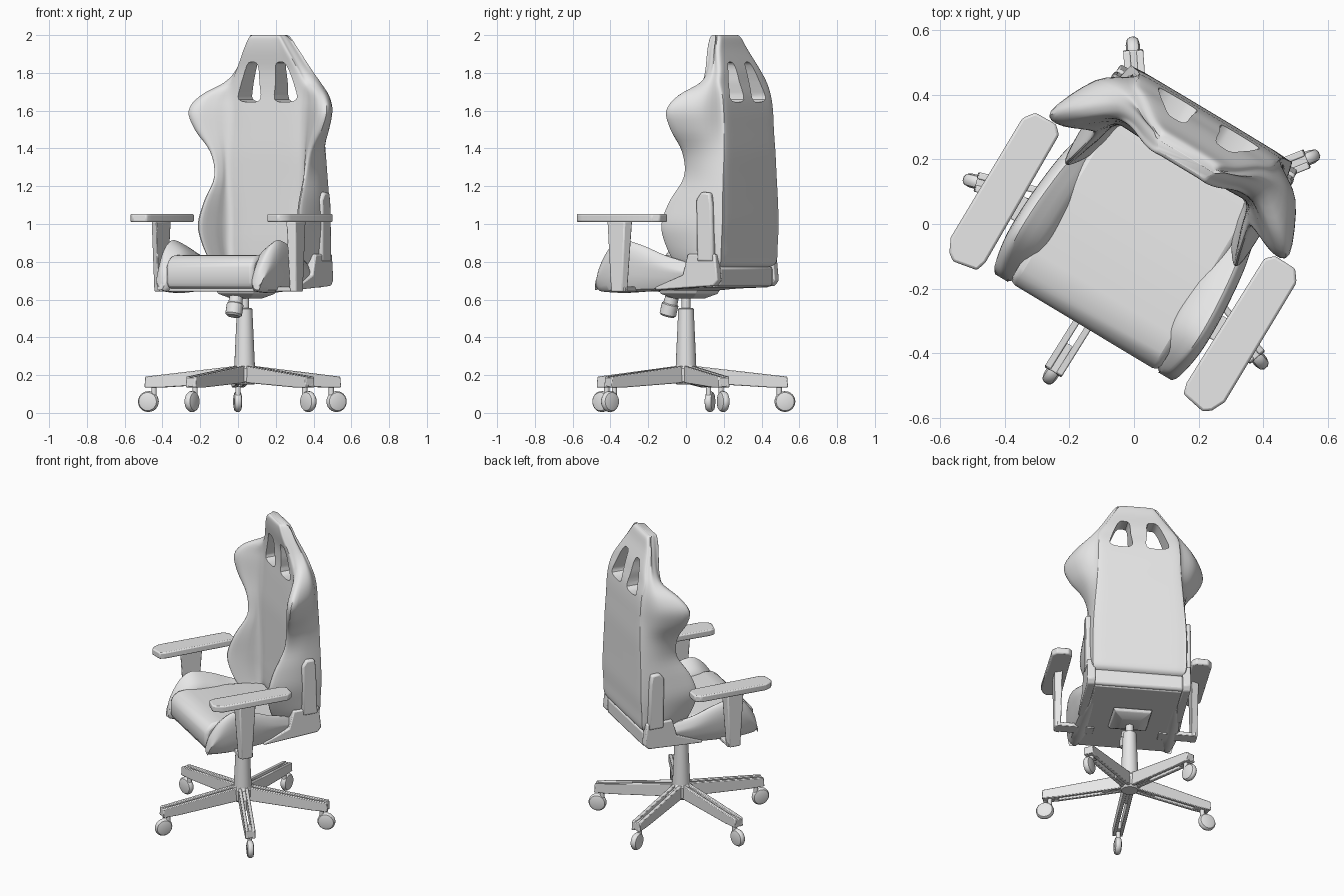
import bpy, bmesh, math
from mathutils import Matrix, Vector

default = bpy.data.objects.get("Cube")
if default:
    bpy.data.objects.remove(default)

grey = bpy.data.materials.new("light grey")
grey.use_nodes = True
grey.diffuse_color = (0.8, 0.8, 0.8, 1)
grey.node_tree.nodes["Principled BSDF"].inputs["Base Color"].default_value = (0.8, 0.8, 0.8, 1)

BASE = Matrix.Translation((0.035, 0, 0))
SEAT = BASE @ Matrix.Rotation(math.radians(-31), 4, "Z")   # swivelled upper half
SIDES = (("left", 1), ("right", -1))


def finish(name, bm, frame, bevel=0):
    bmesh.ops.recalc_face_normals(bm, faces=bm.faces)
    mesh = bpy.data.meshes.new(name)
    bm.to_mesh(mesh)
    bm.free()
    mesh.transform(frame)
    mesh.materials.append(grey)
    obj = bpy.data.objects.new(name, mesh)
    bpy.context.collection.objects.link(obj)
    if bevel:
        mod = obj.modifiers.new("bevel", "BEVEL")
        mod.width, mod.segments = bevel, 2
    return obj


def loft(name, rings, frame, bevel=0):
    bm = bmesh.new()
    rows = [[bm.verts.new(p) for p in ring] for ring in rings]
    n = len(rows[0])
    for a, b in zip(rows, rows[1:]):
        for i in range(n):
            j = (i + 1) % n
            bm.faces.new((a[i], a[j], b[j], b[i]))
    bm.faces.new(rows[0])
    bm.faces.new(rows[-1])
    return finish(name, bm, frame, bevel)


def prism(name, axis, outline, lo, hi, frame=SEAT, bevel=0):
    place = {"x": lambda p, t: (t, p[0], p[1]),
             "y": lambda p, t: (p[0], t, p[1]),
             "z": lambda p, t: (p[0], p[1], t)}[axis]
    return loft(name, [[place(p, t) for p in outline] for t in (lo, hi)], frame, bevel)


def box(name, lo, hi, frame=SEAT, bevel=0):
    outline = [(lo[0], lo[1]), (hi[0], lo[1]), (hi[0], hi[1]), (lo[0], hi[1])]
    return prism(name, "z", outline, lo[2], hi[2], frame, bevel)


def turned(name, profile, frame, sides=24):
    rings = []
    for r, z in profile:
        turns = [2 * math.pi * k / sides for k in range(sides)]
        rings.append([(r * math.cos(t), r * math.sin(t), z) for t in turns])
    return loft(name, rings, frame)


def spline(points, steps, closed=False):
    """Smooth curve through every given point."""
    pts, n, out = [Vector(p) for p in points], len(points), []
    pick = (lambda i: pts[i % n]) if closed else (lambda i: pts[min(max(i, 0), n - 1)])
    for i in range(n if closed else n - 1):
        a, b, c, d = (pick(i + k) for k in (-1, 0, 1, 2))
        for s in range(steps):
            t = s / steps
            out.append(b + 0.5 * t * (c - a + t * (2 * a - 5 * b + 4 * c - d
                                                   + t * (3 * (b - c) + d - a))))
    return out if closed else out + [pts[-1]]


def smooth_loft(name, rings, frame, across, along):
    rings = [spline(r, across, True) for r in rings]
    columns = [spline(c, along) for c in zip(*rings)]
    return loft(name, list(zip(*columns)), frame)


# Backrest: height, back half width, back depth, panel half width, panel depth, wing tip x and y
LEVELS = [
    (.77, .26, .36, .2, .25, .25, .14),
    (.80, .29, .39, .22, .225, .27, .09),
    (.90, .295, .395, .23, .22, .3, .05),
    (1.0, .295, .4, .23, .22, .318, .04),
    (1.12, .29, .4, .23, .22, .305, .08),
    (1.25, .28, .4, .23, .22, .288, .155),
    (1.38, .27, .4, .23, .22, .315, .16),
    (1.5, .265, .395, .23, .225, .395, .135),
    (1.6, .265, .39, .23, .23, .43, .13),
    (1.68, .26, .38, .23, .235, .385, .175),
    (1.75, .25, .36, .21, .235, .285, .25),
    (1.82, .21, .34, .18, .23, .22, .265),
    (1.92, .155, .3, .13, .21, .16, .25),
    (1.985, .115, .28, .095, .205, .118, .24),
    (2.0, .10, .265, .08, .215, .10, .235),
]
rings = []
for z, w, back, panel, front, tx, ty in LEVELS:
    inset = (tx - panel) / 4
    flare = max(tx - w, 0) * .25
    half = [(w * .5, back), (w * .92, back - .003), (w, back - .02),
            ((w + tx) / 2 + .013, (back + ty) / 2 + flare), (tx, ty + .02), (tx - inset, ty),
            ((panel + tx - inset) / 2, (front + ty) / 2), (panel, front), (panel * .6, front)]
    rings.append([(x, y, z) for x, y in half] + [(-x, y, z) for x, y in reversed(half)])
backrest = smooth_loft("backrest", rings, SEAT, 4, 4)

# Headrest openings
for side, s in SIDES:
    hole = spline([(s * x, z) for x, z in
                   ((.045, 1.66), (.11, 1.645), (.178, 1.66), (.17, 1.72),
                    (.122, 1.84), (.085, 1.857), (.055, 1.84), (.05, 1.75))], 3, True)
    cutter = prism("opening_cutter_" + side, "y", hole, 0, .6)
    cutter.hide_render = True
    mod = backrest.modifiers.new("opening", "BOOLEAN")
    mod.operation, mod.solver, mod.object = "DIFFERENCE", "EXACT", cutter
    bpy.context.view_layer.objects.active = backrest
    bpy.ops.object.modifier_apply(modifier=mod.name)
    bpy.data.objects.remove(cutter)

# Seat cushion and the pan below it
cushion = [(-.35, .655), (-.368, .69), (-.37, .77), (-.355, .805), (-.315, .832), (-.25, .837),
           (0, .82), (.26, .79), (.26, .665)]
prism("seat_cushion", "x", cushion, -.268, .268, bevel=.02)
prism("seat_pan", "x", [(-.34, .642), (-.34, .67), (.36, .69), (.35, .665)], -.268, .268, bevel=.005)
box("seat_rear_block", (-.275, .22, .672), (.275, .375, .775), bevel=.015)

# Seat bolsters: station, inner x, outer x, top, bottom
STATIONS = [(-.372, .275, .315, .69, .655), (-.35, .255, .33, .77, .65), (-.28, .235, .345, .87, .65),
            (-.2, .225, .35, .912, .65), (-.08, .225, .345, .885, .655), (.06, .225, .328, .83, .66),
            (.2, .225, .29, .79, .67)]
for side, s in SIDES:
    rings = []
    for y, a, b, top, low in STATIONS:
        m = (top + low) / 2
        ring = [(a, m), (a + .01, top - (top - low) * .25), (b - .045, top - .008), (b - .022, top),
                (b - .002, top - .04), (b, m), (b - .03, low), (a + .01, low)]
        rings.append([(s * x, y, z) for x, z in ring])
    smooth_loft("seat_bolster_" + side, rings, SEAT, 3, 5)

# Armrests, posts, brackets and recliner hinges
pad = [(.362, -.355), (.372, -.39), (.45, -.405), (.473, -.388), (.494, -.345),
       (.494, .085), (.468, .12), (.395, .122), (.37, .098)]
hinge = [(.0, .65), (.0, .665), (.17, .73), (.2, .84), (.37, .84), (.385, .7), (.36, .672)]
cover = [(.26, .8), (.255, 1.13), (.285, 1.17), (.34, 1.165), (.35, 1.1), (.36, .8)]
for side, s in SIDES:
    prism("armrest_pad_" + side, "z", [(s * x, y) for x, y in pad], 1.01, 1.053, bevel=.008)
    post = []
    for z, inner, outer, half in ((.642, .405, .44, .048), (1.015, .4, .445, .075)):
        post.append([(s * x, y - .165, z) for x, y in
                     ((inner, -half), (outer, -half * .7), (outer, half * .7), (inner, half))])
    loft("armrest_post_" + side, post, SEAT, .006)
    x0, x1 = sorted((s * .2, s * .43))
    box("armrest_bracket_" + side, (x0, -.2, .642), (x1, -.12, .668), bevel=.004)
    prism("recliner_hinge_" + side, "x", hinge, s * .27, s * .32, bevel=.008)
    prism("recliner_cover_" + side, "x", cover, s * .28, s * .325, bevel=.012)

# Tilt mechanism and its tension knob
loft("tilt_mechanism", [[(x * w, y * w + .02, z) for x, y in ((-1, -1), (1, -1), (1, 1), (-1, 1))]
                        for z, w in ((.605, .06), (.63, .11), (.65, .12))], SEAT, .004)
knob = SEAT @ Matrix.Translation((0, -.1, .565)) @ Matrix.Rotation(math.radians(-16), 4, "X")
turned("tension_knob", [(.035, -.055), (.045, -.045), (.045, .01), (.038, .015), (.036, .05)], knob, 16)

# Gas column and hub
turned("gas_column", [(.056, .2), (.054, .26), (.041, .55), (.036, .555)], BASE)
turned("gas_rod", [(.024, .54), (.024, .62)], BASE)
turned("base_hub", [(.05, .15), (.062, .165), (.066, .235), (.055, .25)], BASE)

# Five-legged base with castors
rail = [(.03, .16), (.03, .25), (.09, .243), (.535, .192), (.54, .135), (.44, .135)]
wheel = [(.03, -.022), (.048, -.017), (.055, -.007), (.055, .007), (.048, .017), (.03, .022)]
for k in range(5):
    frame = BASE @ Matrix.Rotation(math.radians(94 - 72 * k), 4, "Z")
    number = str(k + 1)
    for side, s in SIDES:
        prism("leg_rail_" + side + number, "y", rail, s * .01, s * .031, frame, .004)
    box("leg_end_" + number, (.44, -.028, .137), (.538, .028, .188), frame, .004)
    prism("leg_web_" + number, "y", [(.05, .165), (.05, .235), (.17, .22), (.17, .155)], -.02, .02, frame)
    spin = frame @ Matrix.Translation((.525, 0, .06)) @ Matrix.Rotation(math.pi / 2, 4, "X")
    turned("castor_wheel_" + number, wheel, spin)
    turned("castor_stem_" + number, [(.014, .08), (.014, .15)],
           frame @ Matrix.Translation((.495, 0, 0)), 12)

# Soft shading with crisp edges
bpy.ops.object.select_all(action="DESELECT")
for obj in bpy.context.scene.objects:
    if obj.type == "MESH" and obj.data.materials and obj.data.materials[0] == grey:
        obj.select_set(True)
        bpy.context.view_layer.objects.active = obj
bpy.ops.object.shade_smooth_by_angle(angle=math.radians(35))
